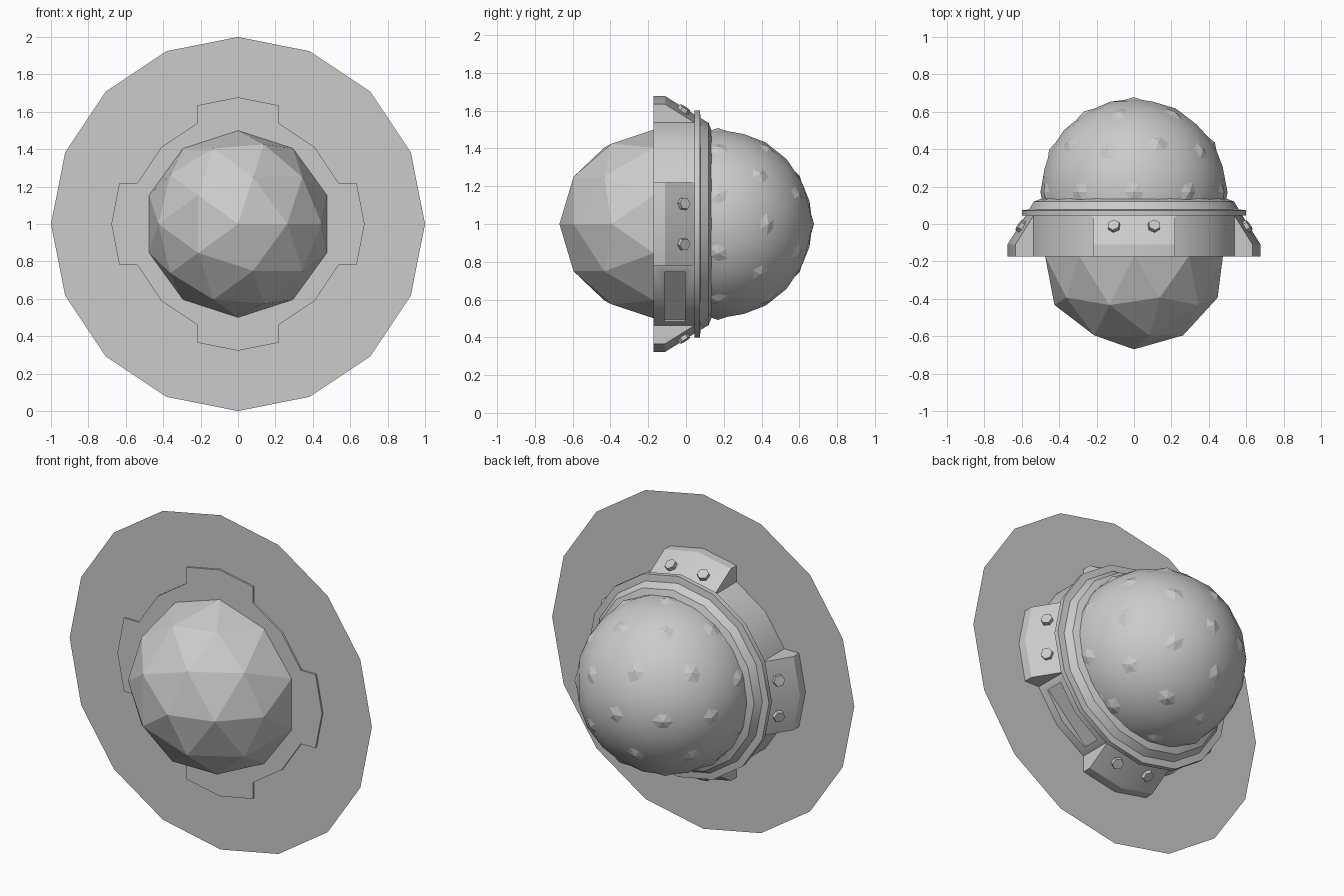
import bpy, bmesh, math
from mathutils import Matrix, Vector

if "Cube" in bpy.data.objects:
    bpy.data.objects.remove(bpy.data.objects["Cube"])

C = Vector((0, 0, 1))
SEG = 16


def make(name, bm, smooth=None):
    bmesh.ops.recalc_face_normals(bm, faces=bm.faces[:])
    me = bpy.data.meshes.new(name)
    bm.to_mesh(me)
    bm.free()
    ob = bpy.data.objects.new(name, me)
    bpy.context.collection.objects.link(ob)
    if smooth:
        shade(ob, smooth)
    return ob


def shade(ob, angle):
    bpy.ops.object.select_all(action='DESELECT')
    ob.select_set(True)
    bpy.context.view_layer.objects.active = ob
    bpy.ops.object.shade_smooth_by_angle(angle=math.radians(angle))


def ball(name, y, radius, level, smooth=None):
    bm = bmesh.new()
    m = Matrix.Translation((0, y, 1)) @ Matrix.Rotation(math.pi / 2, 4, 'X')
    bmesh.ops.create_icosphere(bm, subdivisions=level, radius=radius, matrix=m)
    return make(name, bm, smooth)


def turn(k):
    # quarter turns about the fixture's axis
    return Matrix.Translation(C) @ Matrix.Rotation(k * math.pi / 2, 4, 'Y')


# faceted front bulb, smooth back dome, and the facet tips piercing the dome
ball("front_bulb", -0.17, 0.5, 2)
ball("back_dome", 0.17, 0.5, 3, 40)
ball("dome_star_facets", 0.17, 0.508, 2)

# flat sixteen-sided backing disc
bm = bmesh.new()
bmesh.ops.create_circle(bm, cap_ends=True, segments=SEG, radius=1,
                        matrix=Matrix.Translation((0, -0.163, 1)) @ Matrix.Rotation(math.pi / 2, 4, 'X'))
make("backing_disc", bm)

# stepped collar ring, (radius, y) profile
profile = [(0.45, -0.173), (0.58, -0.173), (0.58, 0.045), (0.6, 0.045), (0.6, 0.073),
           (0.56, 0.078), (0.535, 0.12), (0.495, 0.135), (0.49, 0.165), (0.45, 0.165)]
bm = bmesh.new()
rings = []
for i in range(SEG):
    a = 2 * math.pi * i / SEG
    rings.append([bm.verts.new((r * math.cos(a), y, 1 + r * math.sin(a))) for r, y in profile])
n = len(profile)
for i in range(SEG):
    p, q = rings[i], rings[(i + 1) % SEG]
    for j in range(n):
        k = (j + 1) % n
        bm.faces.new((p[j], q[j], q[k], p[k]))
collar = make("collar_ring", bm)

# shallow recessed panel on the lower right of the collar
bm = bmesh.new()
d = math.radians(45)
bmesh.ops.create_cube(bm, size=1, matrix=Matrix.Translation(C) @ Matrix.Rotation(math.pi - d, 4, 'Y')
                      @ Matrix.Translation((0, -0.06, 0.585)) @ Matrix.Diagonal((0.37, 0.11, 0.1, 1)))
cutter = make("panel_cutter", bm)
mod = collar.modifiers.new("panel", 'BOOLEAN')
mod.operation = 'DIFFERENCE'
mod.solver = 'EXACT'
mod.object = cutter
bpy.context.view_layer.objects.active = collar
collar.select_set(True)
bpy.ops.object.modifier_apply(modifier="panel")
bpy.data.objects.remove(cutter)
shade(collar, 25)

# four sloped mounting tabs, each with two hexagonal bolts
slope = math.atan2(0.1, 0.155)
for k in range(4):
    bm = bmesh.new()
    for y, top in ((-0.173, 0.677), (-0.11, 0.677), (0.045, 0.58)):
        for x, z in ((-0.22, top - 0.043), (0, top), (0.22, top - 0.043), (-0.22, 0.5), (0.22, 0.5)):
            bm.verts.new((x, y, z))
    bmesh.ops.convex_hull(bm, input=bm.verts[:])
    bm.transform(turn(k))
    make(f"mounting_tab_{k + 1}", bm, 25)

    bm = bmesh.new()
    for s in (-1, 1):
        m = (turn(k) @ Matrix.Translation((s * 0.106, -0.015, 0.6))
             @ Matrix.Rotation(s * math.radians(11), 4, 'Y') @ Matrix.Rotation(-slope, 4, 'X'))
        bmesh.ops.create_cone(bm, cap_ends=True, segments=6, radius1=0.035, radius2=0.033,
                              depth=0.04, matrix=m)
    make(f"tab_bolts_{k + 1}", bm)
